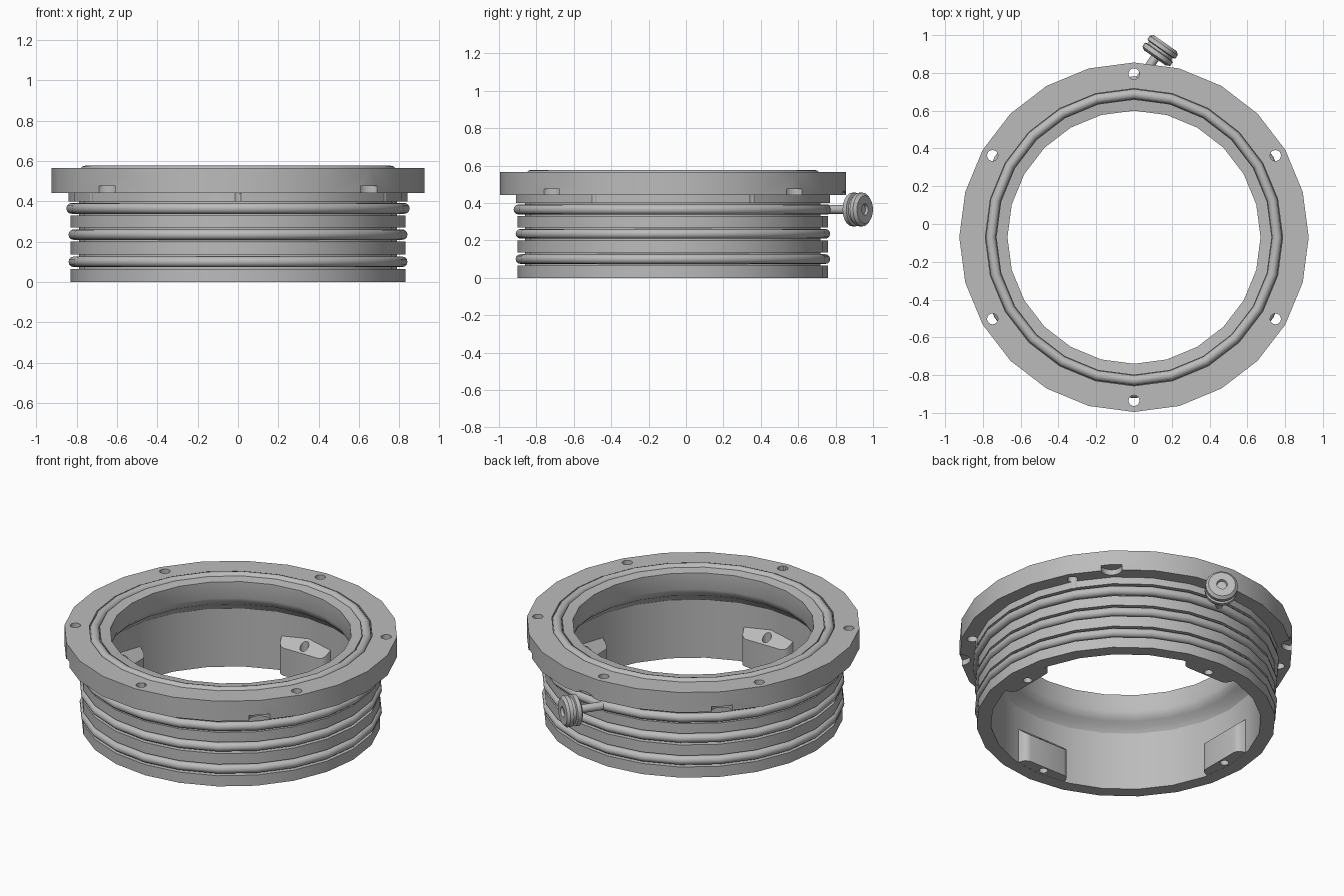
import bpy, bmesh
from math import pi, sin, cos, radians
from mathutils import Matrix, Vector

cube = bpy.data.objects.get("Cube")
if cube:
    bpy.data.objects.remove(cube)

grey = bpy.data.materials.new("machined grey")
grey.use_nodes = True
color = (0.5, 0.5, 0.5, 1)
grey.diffuse_color = color
grey.node_tree.nodes["Principled BSDF"].inputs["Base Color"].default_value = color

SIDES = 24
AXIS = Vector((0, -0.07, 0))          # centre line of the ring
parts = []


def add_object(name, bm, matrix):
    bmesh.ops.remove_doubles(bm, verts=bm.verts, dist=1e-5)
    bmesh.ops.recalc_face_normals(bm, faces=bm.faces)
    mesh = bpy.data.meshes.new(name)
    bm.to_mesh(mesh)
    bm.free()
    mesh.transform(matrix)
    mesh.materials.append(grey)
    obj = bpy.data.objects.new(name, mesh)
    bpy.context.collection.objects.link(obj)
    parts.append(obj)
    return obj


def lathe(name, profile, matrix, sides=SIDES):
    """Revolve a closed (radius, height) loop about the local z axis."""
    bm = bmesh.new()
    rings = []
    for i in range(sides):
        a = 2 * pi * i / sides
        rings.append([bm.verts.new((r * cos(a), r * sin(a), z)) for r, z in profile])
    n = len(profile)
    for i in range(sides):
        a, b = rings[i], rings[(i + 1) % sides]
        for j in range(n):
            k = (j + 1) % n
            if profile[j][0] > 0 or profile[k][0] > 0:
                bm.faces.new((a[j], b[j], b[k], a[k]))
    return add_object(name, bm, matrix)


def rod(name, radius, low, high, matrix, sides=16):
    return lathe(name, [(0, low), (radius, low), (radius, high), (0, high)], matrix, sides)


def cut(target, cutter):
    mod = target.modifiers.new("cut", 'BOOLEAN')
    mod.operation = 'DIFFERENCE'
    mod.solver = 'EXACT'
    mod.object = cutter
    with bpy.context.temp_override(object=target, active_object=target):
        bpy.ops.object.modifier_apply(modifier=mod.name)
    parts.remove(cutter)
    bpy.data.objects.remove(cutter)


def at(radius, degrees):
    a = radians(degrees)
    return Matrix.Translation(AXIS + Vector((radius * cos(a), radius * sin(a), 0)))


center = Matrix.Translation(AXIS)

# Grooved barrel
seal_heights = (0.1, 0.235, 0.365)
outer = [(0.83, 0)]
for z in seal_heights:
    outer += [(0.83, z - 0.035), (0.79, z - 0.035), (0.79, z + 0.035), (0.83, z + 0.035)]
outer[-1] = (0.842, 0.4)
bore = [(0.67, 0.455), (0.678, 0.43), (0.70, 0.405), (0.73, 0.385), (0.75, 0.355), (0.75, 0)]
flange = [(0.842, 0.442), (0.925, 0.442), (0.925, 0.565), (0.787, 0.565), (0.787, 0.53),
          (0.73, 0.53), (0.73, 0.563), (0.67, 0.556)]
body = lathe("flanged_barrel", outer + flange + bore, center)

# Bolt holes through the flange and scallops under its rim
for i in range(6):
    cut(body, rod("hole_cutter", 0.029, 0.4, 0.7, at(0.865, 30 + 60 * i)))
for i in range(4):
    cut(body, rod("scallop_cutter", 0.06, 0.41, 0.475, at(0.925, 45 + 90 * i)))

# Clearance for the side knob
knob_frame = (Matrix.Translation((0.14, 0.92, 0.365))
              @ Matrix.Rotation(radians(55), 4, 'Z') @ Matrix.Rotation(pi / 2, 4, 'Y'))
cut(body, rod("clearance_cutter", 0.1, -0.12, 0.2, knob_frame, 24))

# Sealing rings
for name, r, z, tube in (("lower_seal", 0.815, 0.1, 0.026), ("middle_seal", 0.815, 0.235, 0.026),
                         ("upper_seal", 0.825, 0.365, 0.027), ("face_seal", 0.758, 0.55, 0.027)):
    circle = [(r + tube * cos(a * pi / 6), z + tube * sin(a * pi / 6)) for a in range(12)]
    lathe(name, circle, center)

# Screw bosses inside the lower bore
for i in range(4):
    bm = bmesh.new()
    bmesh.ops.create_cube(bm, size=1)
    for v in bm.verts:
        inner = v.co.x < 0
        top = v.co.z > 0
        v.co.x = 0.678 if inner else 0.76
        v.co.y *= 0.3 if inner else 0.35
        v.co.z = ((0.17 if inner else 0.24) if top else 0.001)
    upright = [e for e in bm.edges
               if all(v.co.x < 0.7 for v in e.verts)
               and abs(e.verts[0].co.z - e.verts[1].co.z) > 0.1]
    bmesh.ops.bevel(bm, geom=upright, offset=0.03, segments=3, affect='EDGES', profile=0.5)
    boss = add_object("screw_boss", bm, center @ Matrix.Rotation(i * pi / 2, 4, 'Z'))
    cut(boss, rod("screw_cutter", 0.025, -0.05, 0.4, at(0.712, 90 * i)))

# Side knob and its stem
rod("knob_stem", 0.024, -0.26, 0, knob_frame)
lathe("knob", [(0, -0.05), (0.07, -0.05), (0.09, -0.038), (0.09, -0.014), (0.077, -0.01),
               (0.077, 0.004), (0.09, 0.008), (0.09, 0.03), (0.075, 0.045), (0.03, 0.045),
               (0.026, 0.03), (0, 0.03)], knob_frame, 20)

# Smooth round faces, crisp machined edges
bpy.ops.object.select_all(action='DESELECT')
for obj in parts:
    obj.select_set(True)
bpy.context.view_layer.objects.active = body
bpy.ops.object.shade_smooth_by_angle(angle=radians(32))
